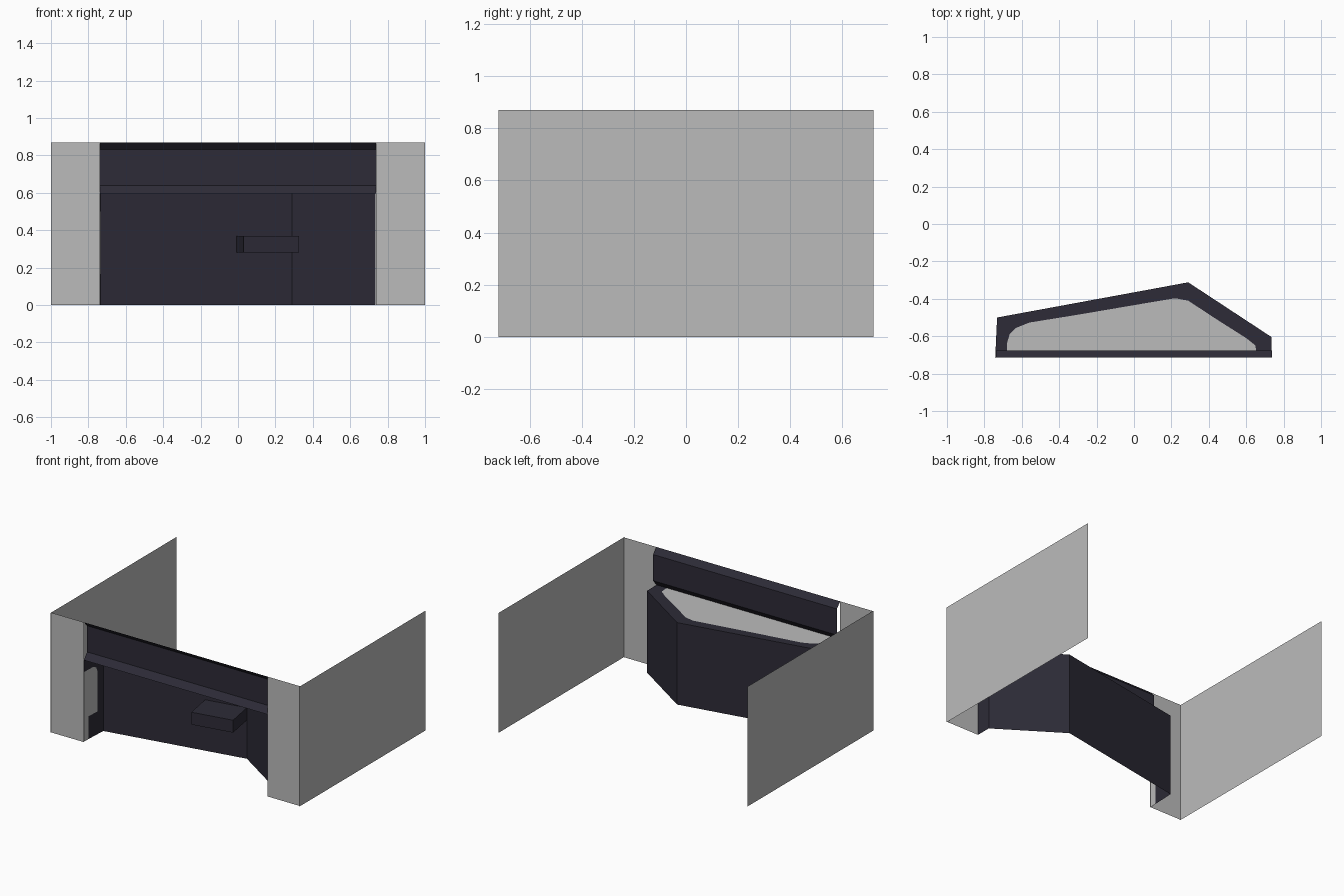
import bpy
from mathutils import Vector

if "Cube" in bpy.data.objects:
    bpy.data.objects.remove(bpy.data.objects["Cube"])


def material(name, rgb):
    m = bpy.data.materials.new(name)
    m.diffuse_color = (*rgb, 1)
    m.use_nodes = True
    m.node_tree.nodes["Principled BSDF"].inputs["Base Color"].default_value = m.diffuse_color
    return m


GREY = material("light grey", (0.50, 0.50, 0.50))
DARK = material("dark slate", (0.026, 0.024, 0.038))


def make(name, polys, mats):
    """Build an object from polygons given as (points, material index)."""
    verts, faces, idx = [], [], []
    for pts, mi in polys:
        faces.append(list(range(len(verts), len(verts) + len(pts))))
        verts += [tuple(p) for p in pts]
        idx.append(mi)
    me = bpy.data.meshes.new(name)
    me.from_pydata(verts, [], faces)
    for m in mats:
        me.materials.append(m)
    for f, i in zip(me.polygons, idx):
        f.material_index = i
    ob = bpy.data.objects.new(name, me)
    bpy.context.collection.objects.link(ob)
    return ob


def upright(a, b, z0, z1):
    return [(*a, z0), (*b, z0), (*b, z1), (*a, z1)]


H, CEIL, FRONT = 0.87, 0.595, -0.715

# Thin outer walls, one pair per side
for s, side in ((-1, "left"), (1, "right")):
    make(side + "_side_wall", [(upright((s, -0.72), (s, 0.72), 0, H), 0)], [GREY])
    make(side + "_front_wall", [(upright((s, FRONT), (s * 0.738, FRONT), 0, H), 0)], [GREY])

# Recessed alcove walls
plan = [(-0.742, FRONT), (-0.732, -0.5), (0.29, -0.312), (0.736, -0.605), (0.736, FRONT)]
make("alcove_walls", [(upright(a, b, 0, CEIL), 0) for a, b in zip(plan[1:], plan[2:])], [DARK])


# Left alcove wall with its pale panel (points given as depth, height)
def on_left(pts):
    return [(-0.742 + (y - FRONT) / 0.215 * 0.01, y, z) for y, z in pts]


edge = [(-0.66, 0), (-0.66, 0.165), (-0.56, 0.165), (-0.56, 0.45),
        (-0.575, 0.49), (-0.61, 0.505), (FRONT, 0.505)]
make("alcove_left_wall", [
    (on_left(edge + [(FRONT, 0)]), 1),
    (on_left(edge + [(FRONT, CEIL), (-0.5, CEIL), (-0.5, 0)]), 0)], [DARK, GREY])

# Alcove ceiling: dark border round a pale rounded centre
inner = [(-0.68, FRONT), (-0.68, -0.64), (-0.665, -0.59), (-0.63, -0.555), (-0.56, -0.527),
         (-0.3, -0.485), (0.14, -0.41), (0.22, -0.397), (0.29, -0.41), (0.45, -0.515),
         (0.6, -0.61), (0.65, -0.65), (0.655, FRONT)]
make("alcove_ceiling", [
    ([(x, y, CEIL) for x, y in inner], 1),
    ([(x, y, CEIL) for x, y in plan + inner[::-1]], 0)], [DARK, GREY])

# Fascia band above the alcove, recessed with sloping lips
profile = [(FRONT, H), (-0.677, 0.83), (-0.677, 0.64), (FRONT, CEIL)]
make("fascia_band", [
    ([(-0.738, *a), (0.738, *a), (0.738, *b), (-0.738, *b)], 0)
    for a, b in zip(profile, profile[1:])], [DARK])

# Shelf box fixed square to the back wall
back = [Vector((-0.008, -0.367)), Vector((0.289, -0.312))]
out = Vector((0.038, -0.211))
base = [back[0], back[1], back[1] + out, back[0] + out]
polys = [(upright(base[i], base[(i + 1) % 4], 0.28, 0.37), 0) for i in range(4)]
polys += [([(*p, z) for p in base], 0) for z in (0.28, 0.37)]
make("shelf_box", polys, [DARK])
